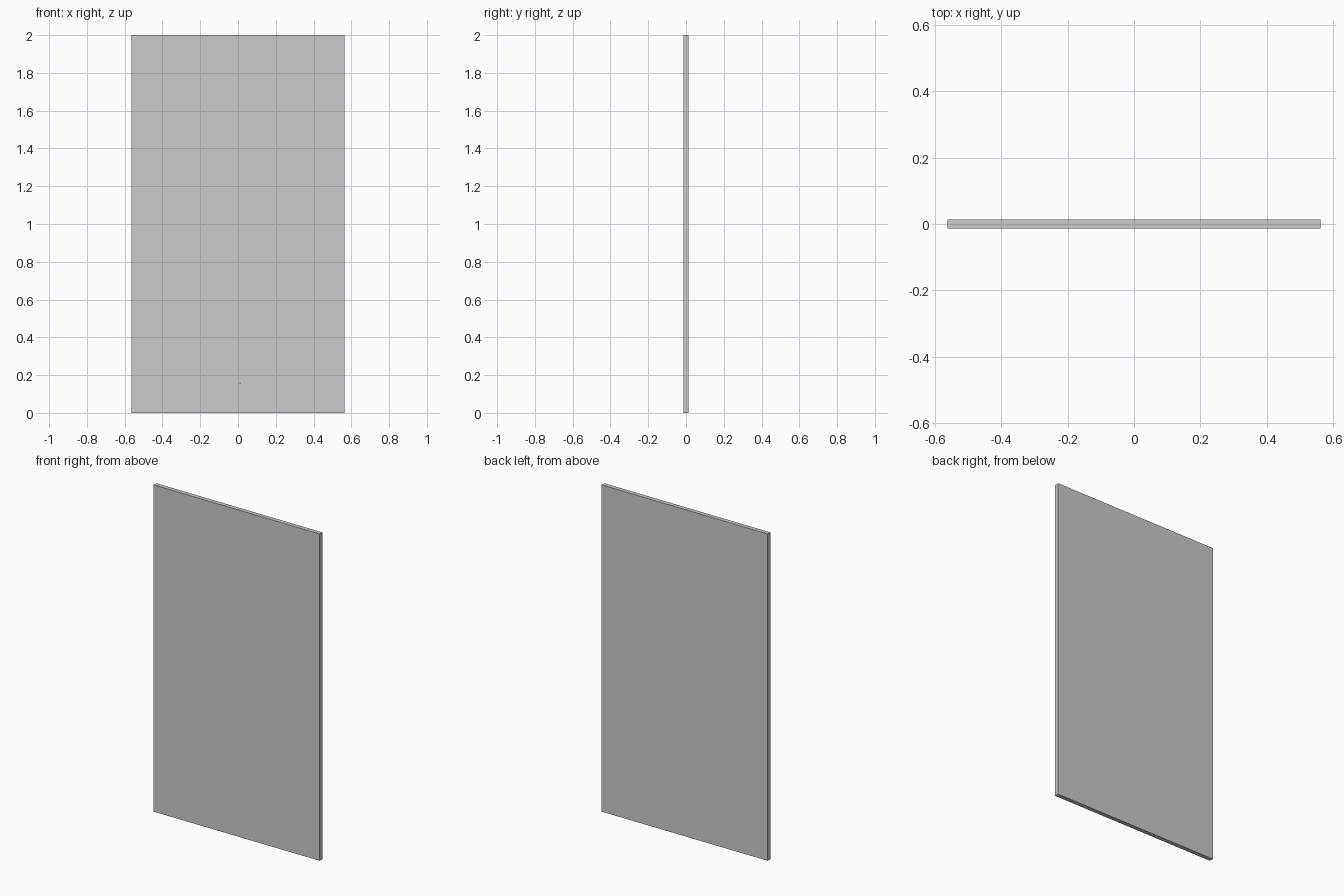
import bpy, bmesh
from mathutils import Vector, Matrix

if "Cube" in bpy.data.objects:
    bpy.data.objects.remove(bpy.data.objects["Cube"])

# Flat slab broken into tight-fitting shards (Voronoi cells around these x, z centres)
W, T, H = 1.125, 0.026, 2.0
SEEDS = [
    # top rows
    (-.68, 1.95), (-.38, 1.95), (.02, 1.95), (.33, 2.02), (.33, 1.86), (.454, 2.087), (.64, 1.86),
    (-.36, 1.77), (-.1, 1.69), (.2, 1.71), (.54, 1.69), (-.43, 1.6),
    # upper middle
    (0, 1.48), (.31, 1.43), (.45, 1.55), (.6, 1.35), (-.22, 1.38), (-.53, 1.42),
    (-.47, 1.26), (-.55, 1.12), (-.2, 1.15), (.13, 1.27), (.39, 1.1),
    # middle
    (-.52, 1.0), (-.52, .88), (-.14, .98), (-.25, .83), (-.03, .97), (.11, .95), (.29, .88), (.47, .88),
    # lower middle
    (.57, .71), (-.04, .56), (.29, .62), (.55, .5), (.5, .37), (-.3, .42), (-.41, .64), (-.62, .73), (-.53, .4),
    # bottom rows
    (.26, .27), (.08, .26), (-.1, .25), (-.49, .23), (-.34, .2), (-.56, .06),
    (-.43, .06), (-.25, .1), (-.05, .05), (.09, .05), (.26, .05), (.6, .05), (.48, .17),
]
points = [Vector((x, 0, z)) for x, z in SEEDS]


def make_shard(i):
    """Cut the full slab down to the region nearest to point i."""
    bm = bmesh.new()
    bmesh.ops.create_cube(bm, size=1, matrix=Matrix.Translation((0, 0, H / 2)) @ Matrix.Diagonal((W, T, H, 1)))
    p = points[i]
    for q in sorted(points, key=lambda v: (v - p).length)[1:]:
        res = bmesh.ops.bisect_plane(
            bm, geom=bm.verts[:] + bm.edges[:] + bm.faces[:], dist=1e-6,
            plane_co=(p + q) / 2, plane_no=(q - p).normalized(), clear_outer=True)
        cut = [e for e in res["geom_cut"] if isinstance(e, bmesh.types.BMEdge) and e.is_boundary]
        if len(cut) > 2:
            bmesh.ops.holes_fill(bm, edges=cut, sides=0)
    bmesh.ops.recalc_face_normals(bm, faces=bm.faces[:])
    if bm.faces:
        mesh = bpy.data.meshes.new(f"shard_{i + 1:02d}")
        bm.to_mesh(mesh)
        bpy.context.collection.objects.link(bpy.data.objects.new(mesh.name, mesh))
    bm.free()


for i in range(len(points)):
    make_shard(i)
